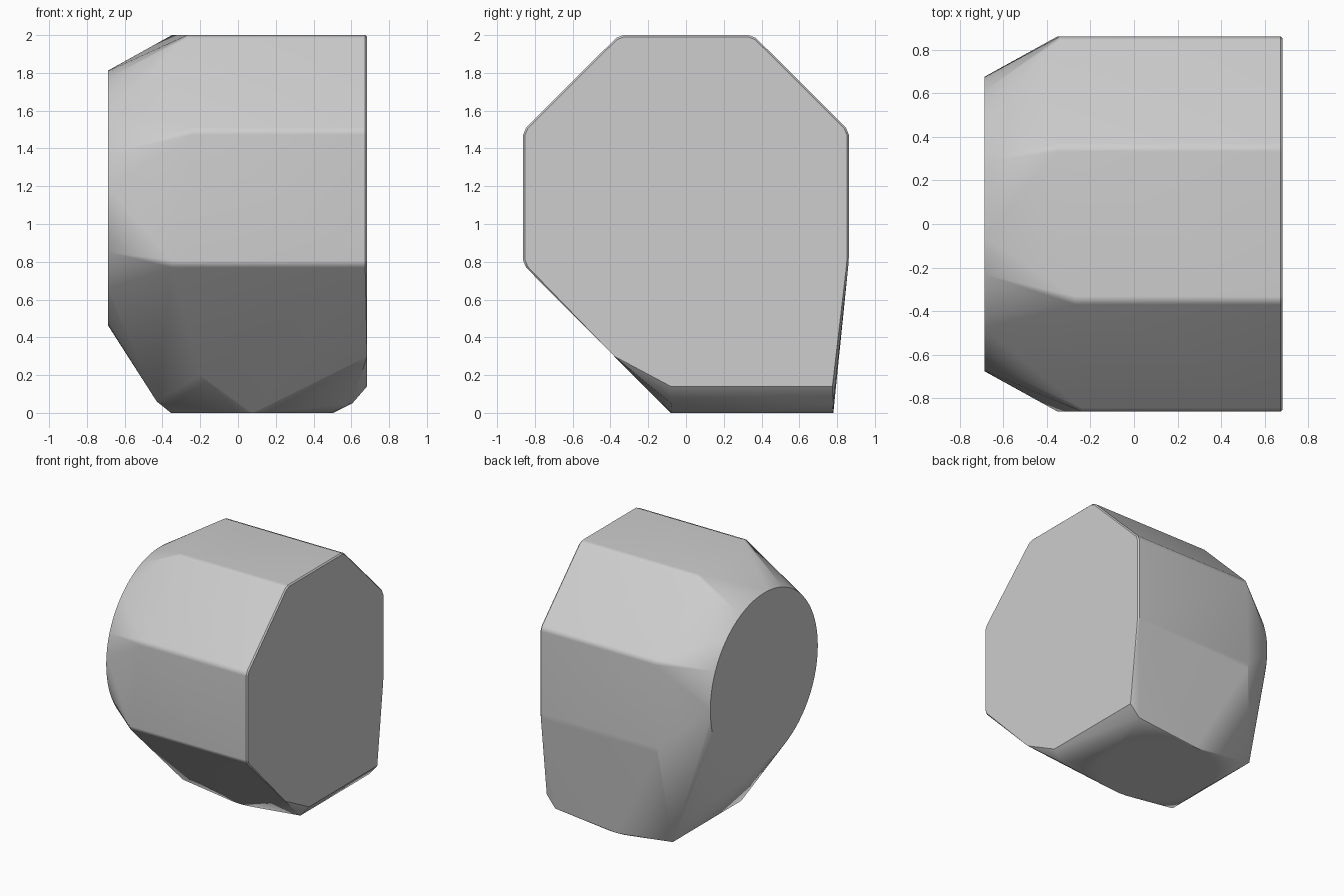
import bpy, bmesh, math
from mathutils import Vector

cube = bpy.data.objects.get("Cube")
if cube:
    bpy.data.objects.remove(cube, do_unlink=True)

# Side profile (y, z) and the x where each corner starts to taper to the round end
PROFILE = [
    (0.862, 1.495, -0.34), (0.355, 2.0, -0.35), (-0.355, 2.0, -0.27),
    (-0.862, 1.495, -0.24), (-0.862, 0.785, -0.35),
    (-0.38, 0.30, None), (-0.08, 0.14, None),
    (0.775, 0.14, None), (0.862, 0.80, -0.35),
]
END_X, ROUND_X = 0.683, -0.687
CENTRE = Vector((0.0, 1.137))


def softened(i, size):
    """Two points that cut a profile corner slightly."""
    corner = Vector(PROFILE[i][:2])
    for j in (i - 1, (i + 1) % len(PROFILE)):
        step = Vector(PROFILE[j][:2]) - corner
        yield corner + step.normalized() * size


def ring(radius, count):
    for i in range(count):
        a = math.tau * i / count
        yield radius * math.cos(a), radius * math.sin(a)


points = []

# Long body with softened ridges and a fine rim on the flat end
for i, (y, z, taper_x) in enumerate(PROFILE):
    if taper_x is None:
        points.append((END_X, y, z))
        continue
    for p in softened(i, 0.022):
        points.append((taper_x, p.x, p.y))
        points.append((END_X - 0.01, p.x, p.y))
        inner = p + (CENTRE - p).normalized() * 0.01
        points.append((END_X, inner.x, inner.y))

# Round end
points += [(ROUND_X, u, CENTRE.y + v) for u, v in ring(0.676, 72)]

# Round foot, with the squared corners just above it
points += [(0.075 + u, 0.35 + v, 0.0) for u, v in ring(0.43, 40)]
for y in (-0.08, 0.78):
    points += [(0.605, y, 0.05), (-0.43, y, 0.06)]
points.append((-0.2, -0.28, 0.2))

# Solid skin around all of the outlines
bm = bmesh.new()
for p in points:
    bm.verts.new(p)
bmesh.ops.remove_doubles(bm, verts=bm.verts[:], dist=0.0005)
bmesh.ops.convex_hull(bm, input=bm.verts[:])
bmesh.ops.delete(bm, geom=[v for v in bm.verts if not v.link_faces], context='VERTS')
bmesh.ops.dissolve_limit(bm, angle_limit=math.radians(0.5),
                         verts=bm.verts[:], edges=bm.edges[:])
bmesh.ops.recalc_face_normals(bm, faces=bm.faces[:])
mesh = bpy.data.meshes.new("faceted_body")
bm.to_mesh(mesh)
bm.free()
body = bpy.data.objects.new("faceted_body", mesh)
bpy.context.scene.collection.objects.link(body)

# Plain grey finish
grey = bpy.data.materials.new("mid_grey")
grey.use_nodes = True
colour = (0.61, 0.61, 0.61, 1.0)
grey.diffuse_color = colour
grey.node_tree.nodes["Principled BSDF"].inputs["Base Color"].default_value = colour
mesh.materials.append(grey)

# Smooth tapers, crisp rims
bpy.ops.object.select_all(action='DESELECT')
body.select_set(True)
bpy.context.view_layer.objects.active = body
bpy.ops.object.shade_smooth_by_angle(angle=math.radians(32))
weighted = body.modifiers.new("flat_sides", 'WEIGHTED_NORMAL')
weighted.keep_sharp = True
